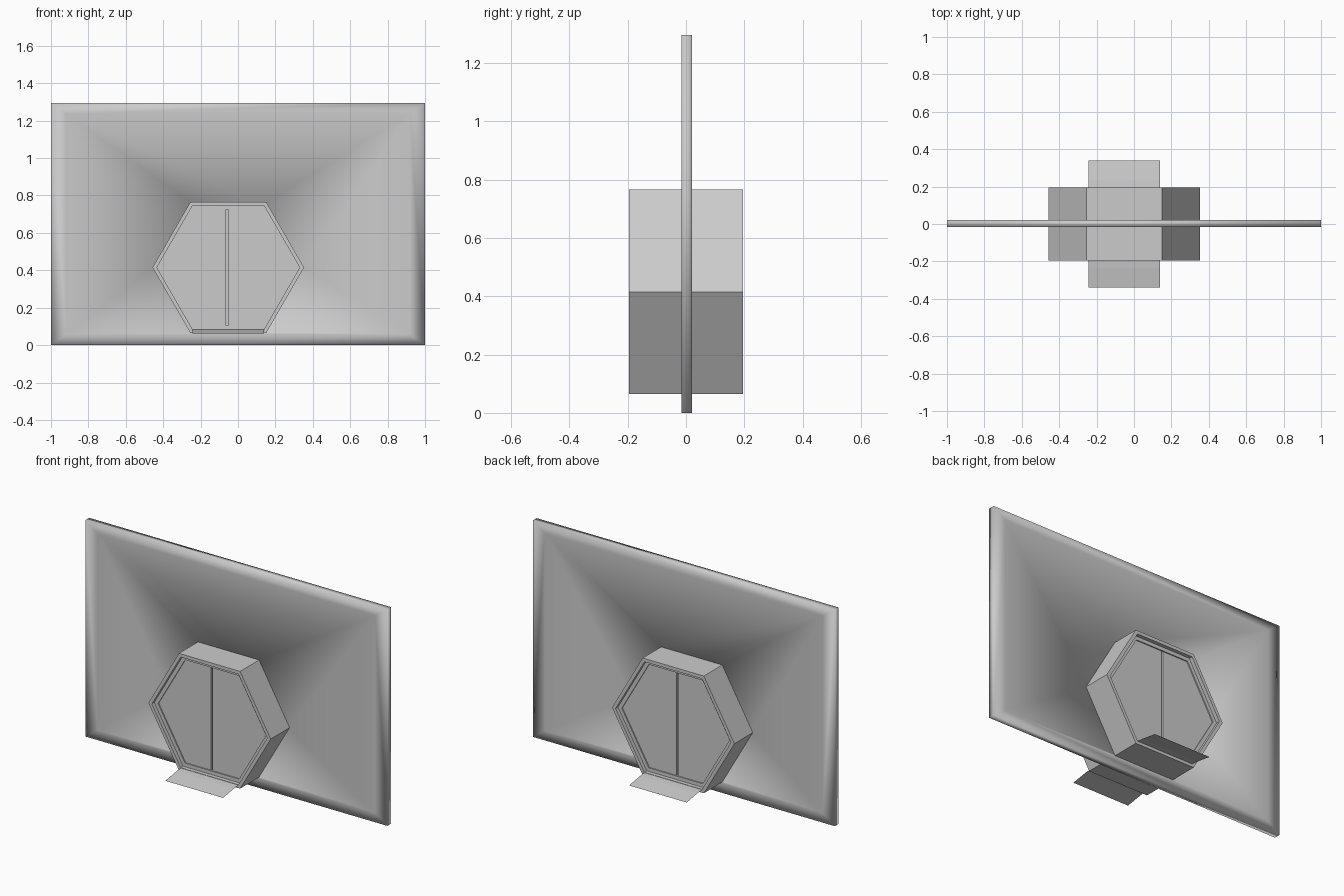
import bpy, bmesh
from math import cos, sin, radians

if "Cube" in bpy.data.objects:
    bpy.data.objects.remove(bpy.data.objects["Cube"])

CX, CZ = -0.052, 0.415          # centre of the hexagonal doorway


def finish(name, verts, faces, smooth=False):
    bm = bmesh.new()
    vs = [bm.verts.new(v) for v in verts]
    for f in faces:
        bm.faces.new([vs[i] for i in f])
    if name != "ramp":
        bmesh.ops.recalc_face_normals(bm, faces=bm.faces)
    me = bpy.data.meshes.new(name)
    bm.to_mesh(me)
    bm.free()
    for p in me.polygons:
        p.use_smooth = smooth
    ob = bpy.data.objects.new(name, me)
    bpy.context.collection.objects.link(ob)
    return ob


def hexagon(r, y):
    return [(CX + r * cos(radians(60 * i)), y, CZ + r * sin(radians(60 * i))) for i in range(6)]


def rect(inx, inz, y):
    x, z0, z1 = 1 - inx, inz, 1.295 - inz
    return [(x, y, z1), (-x, y, z1), (-x, y, z0), (x, y, z0)]


def prism(name, outline, y0, y1):
    n = len(outline)
    verts = [(CX + x, y, CZ + z) for y in (y0, y1) for x, z in outline]
    faces = [tuple(range(n)), tuple(range(n, 2 * n))]
    faces += [(i, (i + 1) % n, n + (i + 1) % n, n + i) for i in range(n)]
    return finish(name, verts, faces)


# Wall panel: slab with an inset border and a hexagonal opening, shaded smooth
verts, faces = [], []
for y in (-0.016, 0.021):
    b = len(verts)
    verts += rect(0, 0, y) + rect(0.08, 0.057, y) + hexagon(0.40, y)
    faces += [(b + i, b + (i + 1) % 4, b + 4 + (i + 1) % 4, b + 4 + i) for i in range(4)]
    tr, tl, bl, br = range(4, 8)
    h = list(range(8, 14))
    for f in ((h[1], h[2], tl, tr), (h[2], h[3], tl), (tl, h[3], bl), (bl, h[3], h[4]),
              (h[4], h[5], br, bl), (h[5], h[0], br), (h[0], tr, br), (h[0], h[1], tr)):
        faces.append(tuple(b + i for i in f))
faces += [(i, (i + 1) % 4, 14 + (i + 1) % 4, 14 + i) for i in range(4)]
faces += [(8 + i, 8 + (i + 1) % 6, 22 + (i + 1) % 6, 22 + i) for i in range(6)]
finish("wall_panel", verts, faces, smooth=True)

# Door frame: hexagonal tube with a stepped lip on both ends
half = [(0.357, 0.13), (0.357, 0.172), (0.382, 0.172), (0.382, 0.195), (0.405, 0.195)]
profile = [(r, -y) for r, y in half] + half[::-1]
verts = [v for r, y in profile for v in hexagon(r, y)]
n = len(profile)
faces = [(6 * k + i, 6 * k + (i + 1) % 6, 6 * ((k + 1) % n) + (i + 1) % 6, 6 * ((k + 1) % n) + i)
         for k in range(n) for i in range(6)]
finish("door_frame", verts, faces)

# Double doors on each end, with a narrow groove between the leaves
R = 0.357
H = R * sin(radians(60))
for s, end in ((-1, "front"), (1, "back")):
    for side, gap in ((-1, -0.011), (1, -0.002)):
        prism(end + "_door_leaf", [(gap, H), (side * R / 2, H), (side * R, 0), (side * R / 2, -H), (gap, -H)],
              s * 0.165, s * 0.135)
    prism(end + "_door_seal", [(-0.02, H), (0.01, H), (0.01, -H), (-0.02, -H)], s * 0.15, s * 0.13)

    # Thin ramp sloping down from the sill
    x0, x1 = CX - 0.191, CX + 0.191
    path = [(0.172, 0.0845), (0.235, 0.078), (0.34, 0.061)]
    verts = [(x, s * y, z) for y, z in path for x in (x0, x1)]
    quads = [(0, 1, 3, 2), (2, 3, 5, 4)]
    finish("ramp", verts, [q if s > 0 else q[::-1] for q in quads])
